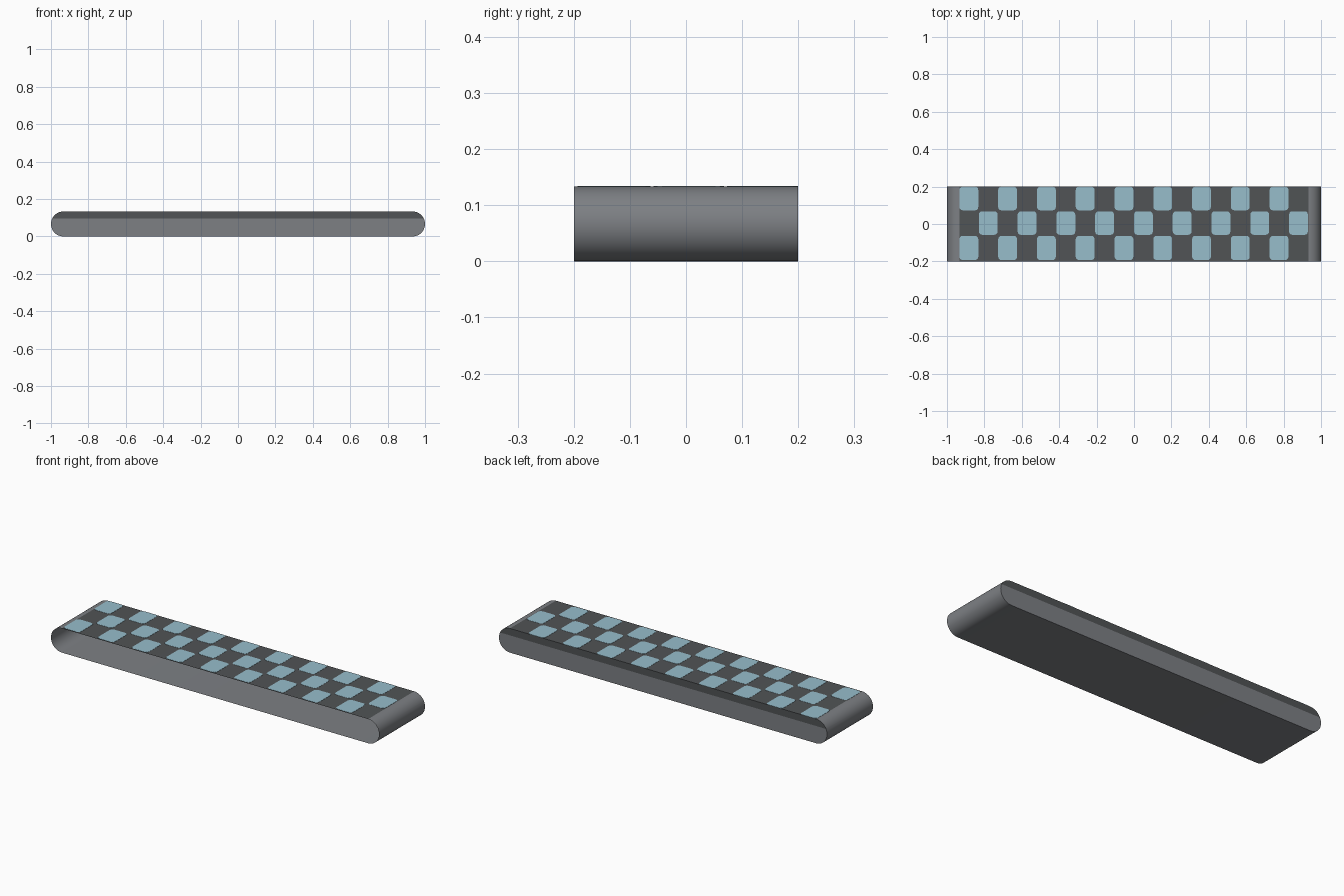
import bpy, bmesh, math

if "Cube" in bpy.data.objects:
    bpy.data.objects.remove(bpy.data.objects["Cube"])

R = 0.0667            # end radius, half the height
HALF_X, HALF_Y = 1.0, 0.2
FLAT = HALF_X - R     # half length of the flat top and bottom
TOP = 2 * R
BAND_Z = 0.095        # lower edge of the dark band on the back wall


def material(name, rgb):
    m = bpy.data.materials.new(name)
    m.diffuse_color = (*rgb, 1)
    m.use_nodes = True
    m.node_tree.nodes["Principled BSDF"].inputs["Base Color"].default_value = m.diffuse_color
    return m


GREY = material("mid grey", (0.205, 0.215, 0.23))
DARK = material("dark grey", (0.082, 0.088, 0.092))
BLUE = material("pale blue", (0.31, 0.51, 0.60))


def add_object(name, bm, mats):
    me = bpy.data.meshes.new(name)
    bm.to_mesh(me)
    bm.free()
    ob = bpy.data.objects.new(name, me)
    bpy.context.collection.objects.link(ob)
    for m in mats:
        me.materials.append(m)
    return ob


# Belt shell: stadium profile swept along y, closed at the back, open at the front
N = 20
profile = []
for side, start in ((1, -math.pi / 2), (-1, math.pi / 2)):
    for i in range(N + 1):
        a = start + math.pi * i / N
        profile.append((side * FLAT + R * math.cos(a), R + R * math.sin(a)))

bm = bmesh.new()
front = [bm.verts.new((x, -HALF_Y, z)) for x, z in profile]
back = [bm.verts.new((x, HALF_Y, z)) for x, z in profile]
count = len(profile)
for i in range(count):
    j = (i + 1) % count
    f = bm.faces.new((front[i], front[j], back[j], back[i]))
    f.material_index = 1 if i == N else 0      # flat top is dark
    f.smooth = True
wall = bm.faces.new(back)

# Dark band along the top of the back wall
bmesh.ops.bisect_plane(bm, geom=[wall] + list(wall.edges) + list(wall.verts),
                       plane_co=(0, 0, BAND_Z), plane_no=(0, 0, 1))
bm.normal_update()
for f in bm.faces:
    if abs(f.normal.y) > 0.9 and f.calc_center_median().z > BAND_Z:
        f.material_index = 1
bmesh.ops.recalc_face_normals(bm, faces=bm.faces)
shell = add_object("belt_shell", bm, [GREY, DARK])
bpy.context.view_layer.objects.active = shell
shell.select_set(True)
bpy.ops.object.shade_smooth_by_angle(angle=math.radians(35))

# Staggered rounded tiles: thin plates set through the belt top
PITCH, W, CORNER = 0.2073, 0.101, 0.018
ROWS = ((0.073, 0.2, -0.883), (-0.058, 0.068, -0.779), (-0.193, -0.063, -0.883))
bm = bmesh.new()
for y0, y1, first in ROWS:
    for k in range(9):
        cx = first + PITCH * k
        pts = []
        for q, (sx, cy, sy) in enumerate(((1, y1, 1), (-1, y1, 1), (-1, y0, -1), (1, y0, -1))):
            ox, oy = cx + sx * (W / 2 - CORNER), cy - sy * CORNER
            for s in range(4):
                a = math.pi / 2 * (q + s / 3)
                pts.append((ox + CORNER * math.cos(a), oy + CORNER * math.sin(a)))
        low = [bm.verts.new((x, y, TOP - 0.001)) for x, y in pts]
        high = [bm.verts.new((x, y, TOP + 0.001)) for x, y in pts]
        bm.faces.new(high)
        bm.faces.new(low[::-1])
        for i in range(len(pts)):
            j = (i + 1) % len(pts)
            bm.faces.new((low[i], low[j], high[j], high[i]))
add_object("top_tiles", bm, [BLUE])
